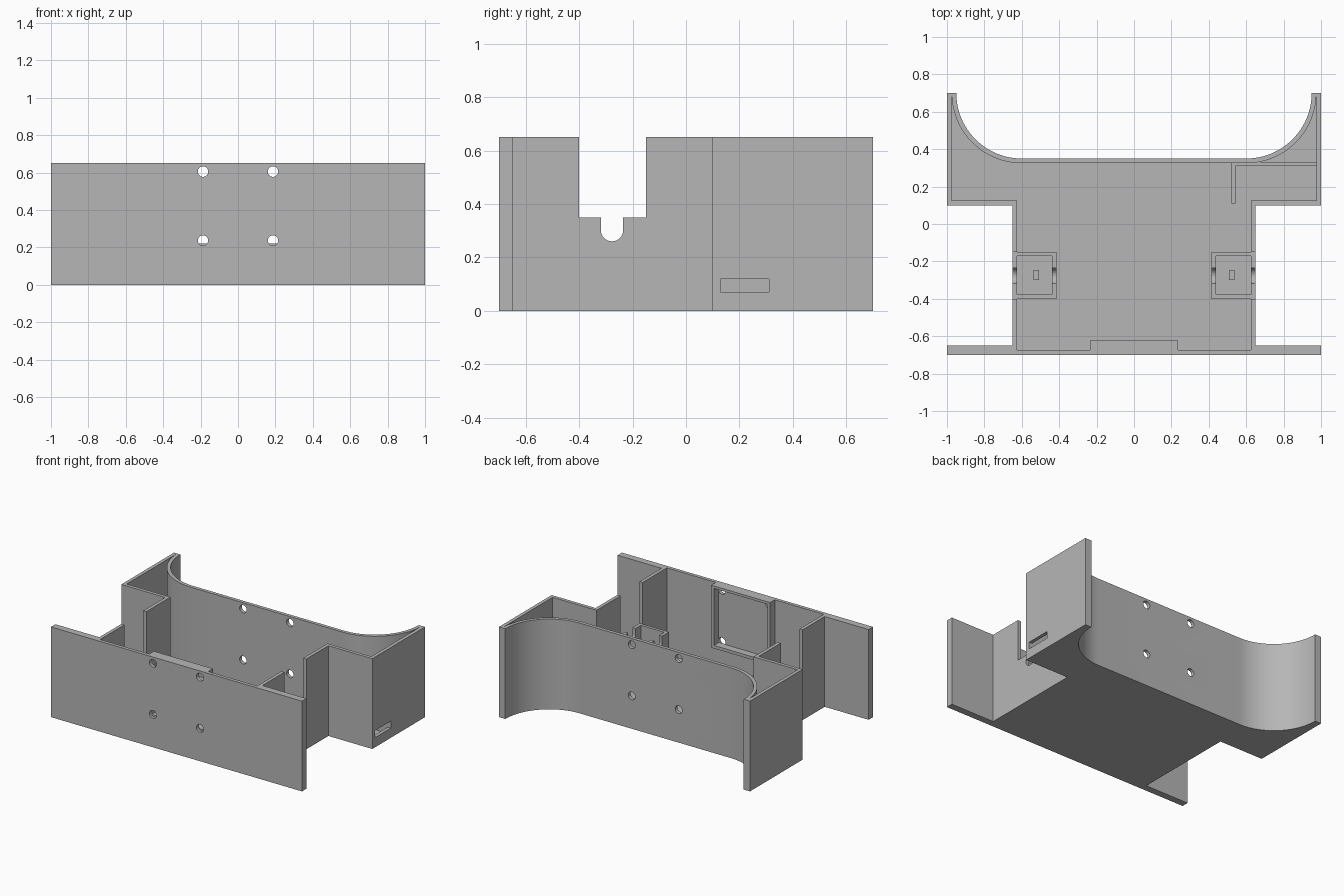
import bpy, bmesh
from math import cos, sin, pi, radians
from mathutils import Matrix

cube = bpy.data.objects.get("Cube")
if cube:
    bpy.data.objects.remove(cube)

grey = bpy.data.materials.new("plain grey")
grey.use_nodes = True
grey.diffuse_color = (0.47, 0.47, 0.47, 1)
grey.node_tree.nodes["Principled BSDF"].inputs["Base Color"].default_value = grey.diffuse_color

H, WALL = 0.65, 0.025      # overall height, wall thickness
X, BAY = 0.65, 0.35        # half width of the waist, bay height


def prism(name, pts, lo, hi, axis="z"):
    """Extrude a profile along z, or along x for a (y, z) profile."""
    bm = bmesh.new()
    if axis == "z":
        vs = [bm.verts.new((a, b, lo)) for a, b in pts]
        move = (0, 0, hi - lo)
    else:
        vs = [bm.verts.new((lo, a, b)) for a, b in pts]
        move = (hi - lo, 0, 0)
    face = bm.faces.new(vs)
    ext = bmesh.ops.extrude_face_region(bm, geom=[face])
    new = [g for g in ext["geom"] if isinstance(g, bmesh.types.BMVert)]
    bmesh.ops.translate(bm, verts=new, vec=move)
    bmesh.ops.recalc_face_normals(bm, faces=bm.faces)
    return finish(name, bm)


def finish(name, bm):
    mesh = bpy.data.meshes.new(name)
    bm.to_mesh(mesh)
    bm.free()
    ob = bpy.data.objects.new(name, mesh)
    bpy.context.collection.objects.link(ob)
    mesh.materials.append(grey)
    return ob


def box(name, x0, x1, y0, y1, z0, z1):
    x0, x1 = sorted((x0, x1))
    return prism(name, [(x0, y0), (x1, y0), (x1, y1), (x0, y1)], z0, z1)


def rod(name, x, z, r, y0, y1):
    bm = bmesh.new()
    place = Matrix.Translation((x, (y0 + y1) / 2, z)) @ Matrix.Rotation(pi / 2, 4, "X")
    bmesh.ops.create_cone(bm, cap_ends=True, segments=24, radius1=r, radius2=r,
                          depth=y1 - y0, matrix=place)
    return finish(name, bm)


def cut(ob, *cutters):
    bpy.context.view_layer.objects.active = ob
    for c in cutters:
        mod = ob.modifiers.new("cut", "BOOLEAN")
        mod.operation, mod.solver, mod.object = "DIFFERENCE", "EXACT", c
        bpy.ops.object.modifier_apply(modifier=mod.name)
        bpy.data.objects.remove(c)


def arc(r, start):
    """Quarter curve between the side and the back wall."""
    n = 24
    angles = [radians(start + (-90 - start) * i / n) for i in range(n + 1)]
    return [(0.6 + r * cos(a), 0.7 + r * sin(a)) for a in angles]


def mirrored(half):
    return half + [(-x, y) for x, y in reversed(half)]


def bearing_slot(x0, x1):
    """Round-bottomed shaft slot."""
    mid, r, zc = -0.277, 0.042, 0.302
    pts = [(mid + r * cos(a), zc + r * sin(a)) for a in [pi + pi * i / 16 for i in range(17)]]
    return prism("slot_cutter", [(mid - r, 0.8)] + pts + [(mid + r, 0.8)], x0, x1, "x")


# Body: outline prism hollowed from above
outline = mirrored([(1, -0.7), (1, -0.65), (X, -0.65), (X, 0.1), (1, 0.1), (1, 0.7)]
                   + arc(0.35, 0))
body = prism("body_shell", outline, 0, H)
inner = X - WALL
cavity = mirrored([(inner, -0.675), (inner, 0.1 + WALL), (1 - WALL, 0.1 + WALL)]
                  + arc(0.375, -3))
cut(body, prism("cavity_cutter", cavity, WALL, 0.9))

# Screw holes through the front and back walls
for x in (-0.187, 0.187):
    for z in (0.237, 0.605):
        cut(body, rod("hole_cutter", x, z, 0.028, -0.8, 0.5))

# Side wall openings with shaft slots
for s in (-1, 1):
    cut(body, box("opening_cutter", s * 0.6, s * 0.7, -0.4, -0.15, BAY, 0.9),
        bearing_slot(*sorted((s * 0.6, s * 0.7))))

# Port opening in the side wall
cut(body, box("port_cutter", 0.96, 1.05, 0.13, 0.31, 0.07, 0.12))

# Bearing bays and their locating pegs
for s, side in ((-1, "right"), (1, "left")):
    bay = box(side + "_bearing_bay", s * 0.415, s * inner, -0.4, -0.15, 0.02, BAY)
    cut(bay, box("bay_cutter", s * 0.438, s * 0.7, -0.378, -0.172, 0, 0.5),
        bearing_slot(*sorted((s * 0.4, s * 0.5))))
    box(side + "_bay_peg", s * 0.508, s * 0.538, -0.3, -0.245, 0.02, 0.06)

# Low compartment behind the port
tray = box("port_compartment", 0.52, 0.98, 0.11, 0.332, 0.02, 0.17)
cut(tray, box("tray_cutter", 0.543, 1.1, 0.0, 0.31, 0, 0.5))

# Square mounting frame on the inside of the front wall
frame = box("mounting_frame", -0.235, 0.235, -0.68, -0.622, 0.2, H)
cut(frame, box("frame_cutter", -0.213, 0.213, -0.8, -0.5, 0.222, 0.632))

# Smooth only the curved walls
bpy.ops.object.select_all(action="DESELECT")
body.select_set(True)
bpy.context.view_layer.objects.active = body
bpy.ops.object.shade_smooth_by_angle(angle=radians(25))
